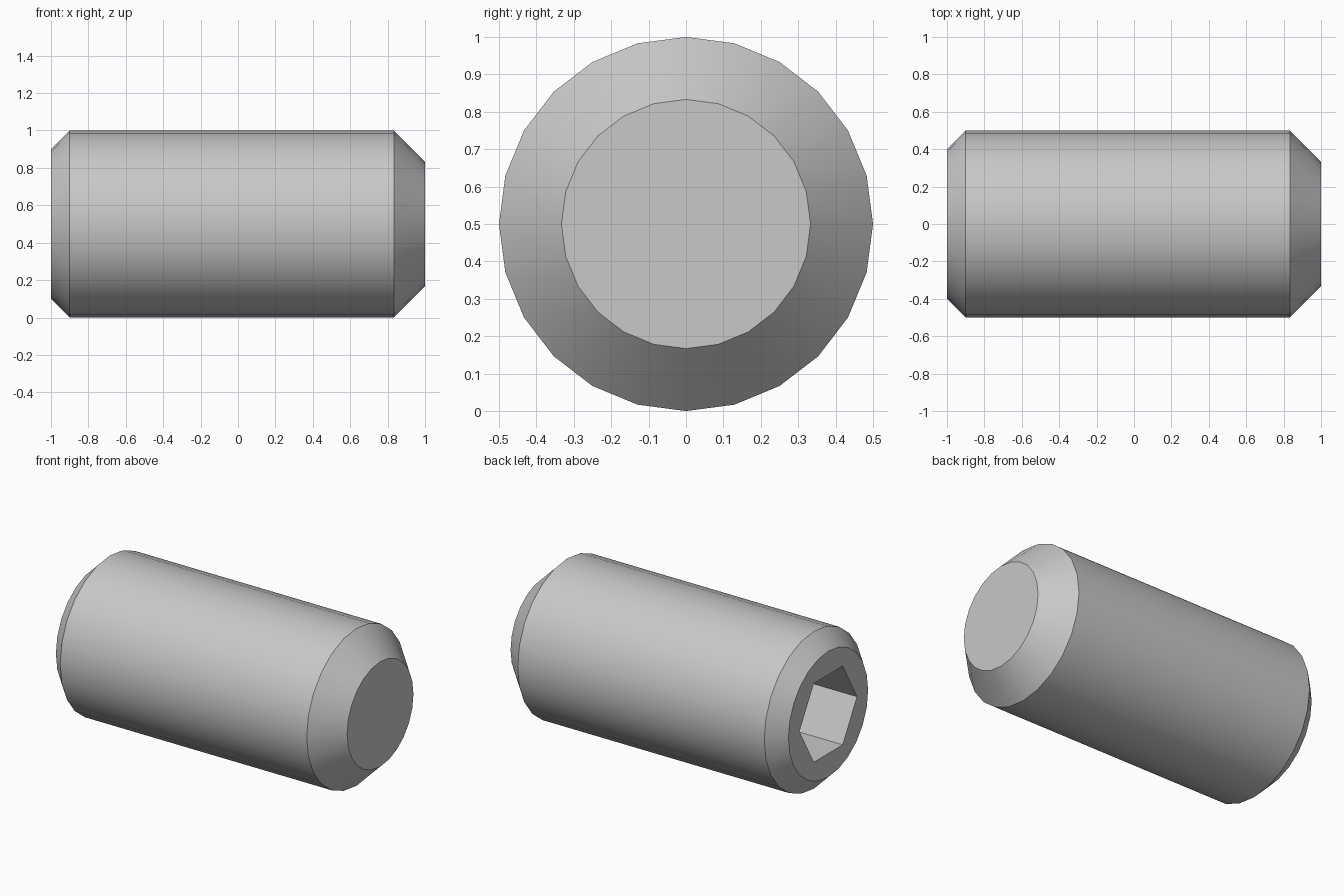
import bpy, bmesh
from math import pi, cos, sin, radians

if "Cube" in bpy.data.objects:
    bpy.data.objects.remove(bpy.data.objects["Cube"], do_unlink=True)

steel = bpy.data.materials.new("grey steel")
steel.use_nodes = True
colour = (0.58, 0.58, 0.58, 1)
steel.diffuse_color = colour
steel.node_tree.nodes["Principled BSDF"].inputs["Base Color"].default_value = colour

AXIS_Z = 0.5
SIDES = 24
SOCKET_RADIUS = 0.289
SOCKET_DEPTH = 0.58


def ring(bm, x, radius, sides):
    """Closed loop of vertices around the long axis."""
    return [bm.verts.new((x, radius * cos(2 * pi * i / sides),
                          AXIS_Z + radius * sin(2 * pi * i / sides)))
            for i in range(sides)]


def skin(bm, a, b):
    """Quads between two loops of equal size."""
    n = len(a)
    for i in range(n):
        j = (i + 1) % n
        bm.faces.new((a[i], a[j], b[j], b[i]))


def loop_edges(bm, loop):
    return [bm.edges.get((v, loop[(i + 1) % len(loop)])) for i, v in enumerate(loop)]


bm = bmesh.new()

# Shank: chamfered drive end, cylinder, flat point with a larger chamfer
profile = [(-1, 0.4), (-0.9, 0.5), (0.833, 0.5), (1, 0.333)]
loops = [ring(bm, x, r, SIDES) for x, r in profile]
for a, b in zip(loops, loops[1:]):
    skin(bm, a, b)
bm.faces.new(loops[-1])

# Hexagonal socket sunk into the drive end
mouth = ring(bm, -1, SOCKET_RADIUS, 6)
floor = ring(bm, -1 + SOCKET_DEPTH, SOCKET_RADIUS, 6)
skin(bm, mouth, floor)
bm.faces.new(floor)

# Flat rim between the chamfer and the socket
bmesh.ops.triangle_fill(bm, use_beauty=True, normal=(-1, 0, 0),
                        edges=loop_edges(bm, loops[0]) + loop_edges(bm, mouth))
bmesh.ops.recalc_face_normals(bm, faces=bm.faces[:])

mesh = bpy.data.meshes.new("set_screw")
bm.to_mesh(mesh)
bm.free()
mesh.materials.append(steel)
screw = bpy.data.objects.new("set_screw", mesh)
bpy.context.collection.objects.link(screw)

# Round surfaces smooth, chamfer and socket edges sharp
bpy.ops.object.select_all(action="DESELECT")
screw.select_set(True)
bpy.context.view_layer.objects.active = screw
bpy.ops.object.shade_smooth_by_angle(angle=radians(30))
